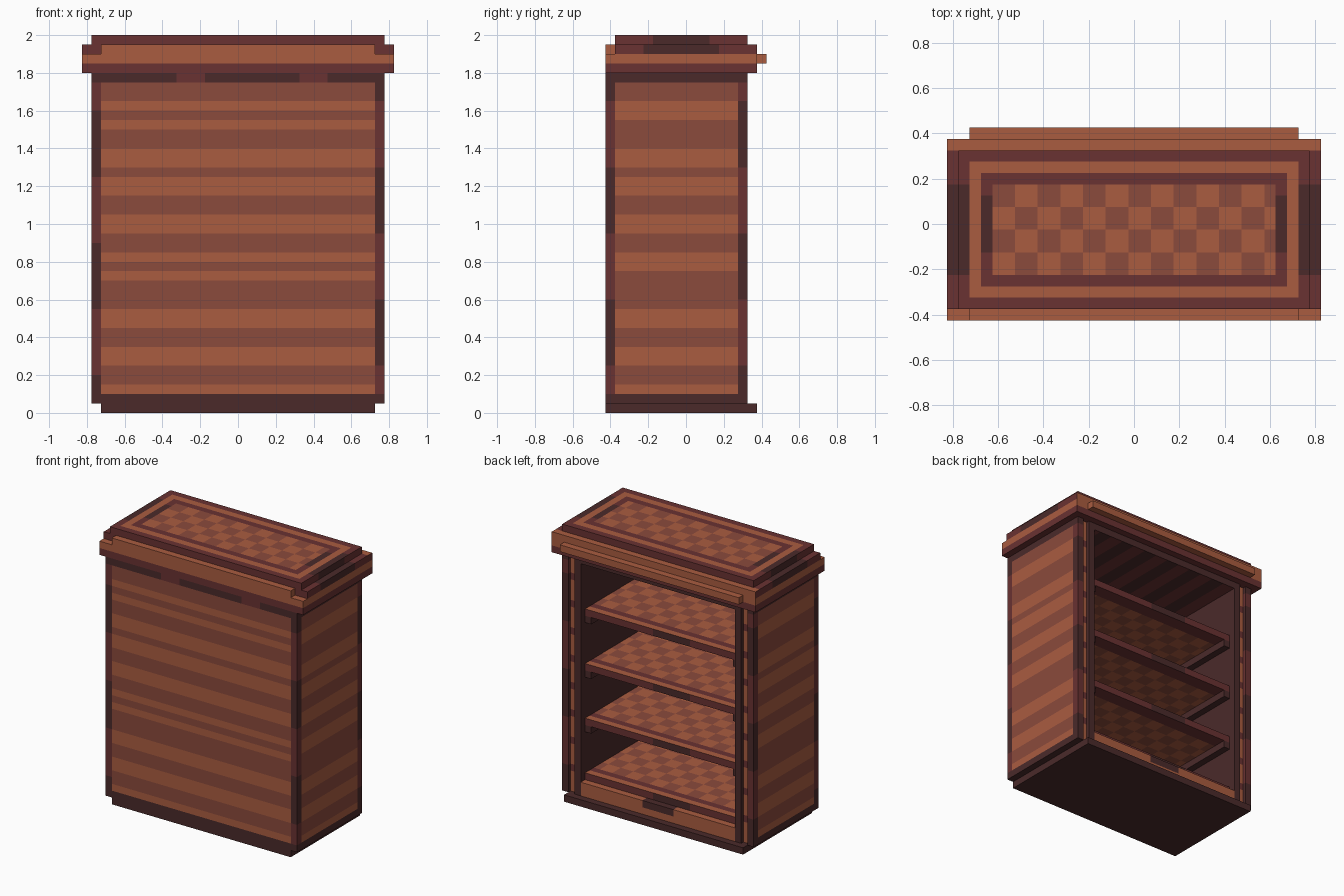
import bpy, bmesh, math
from mathutils import Vector

cube = bpy.data.objects.get("Cube")
if cube:
    bpy.data.objects.remove(cube, do_unlink=True)

LIGHT, MID, MAROON, DARK = range(4)
COLOURS = [("light_wood", (0.402, 0.107, 0.051)), ("mid_wood", (0.258, 0.069, 0.045)),
           ("maroon_wood", (0.144, 0.032, 0.032)), ("dark_wood", (0.069, 0.023, 0.023))]
MATS = []
for name, rgb in COLOURS:
    m = bpy.data.materials.new(name)
    m.use_nodes = True
    m.diffuse_color = (*rgb, 1)
    bsdf = m.node_tree.nodes["Principled BSDF"]
    bsdf.inputs["Base Color"].default_value = (*rgb, 1)
    bsdf.inputs["Roughness"].default_value = 0.9
    MATS.append(m)

CELL = 0.05


def box(name, x, y, z, rule):
    """Box cut into square cells; rule is a colour or a function of centre and normal."""
    bm = bmesh.new()
    bmesh.ops.create_cube(bm, size=1)
    lo, hi = Vector((x[0], y[0], z[0])), Vector((x[1], y[1], z[1]))
    for v in bm.verts:
        v.co = (lo + hi) / 2 + v.co * (hi - lo)
    if callable(rule):
        for axis in range(3):
            normal = Vector([float(axis == k) for k in range(3)])
            for i in range(1, math.ceil((hi[axis] - lo[axis]) / CELL - 0.01)):
                bmesh.ops.bisect_plane(bm, geom=bm.verts[:] + bm.edges[:] + bm.faces[:],
                                       plane_co=normal * (lo[axis] + i * CELL), plane_no=normal)
    bm.normal_update()
    for f in bm.faces:
        f.material_index = rule(f.calc_center_median(), f.normal) if callable(rule) else rule
    mesh = bpy.data.meshes.new(name)
    bm.to_mesh(mesh)
    bm.free()
    for m in MATS:
        mesh.materials.append(m)
    ob = bpy.data.objects.new(name, mesh)
    bpy.context.collection.objects.link(ob)
    return ob


def pair(name, x, y, z, rule):
    """The same box on both sides."""
    box("left_" + name, x, y, z, rule)
    box("right_" + name, (-x[1], -x[0]), y, z, rule)


# Colour rules
# Plank rows from the bottom up: L light, M mid
FRONT_ROWS = "LMMLLMMLLMMMLMLMMLLMMLLMLLMMLMLMM"
SIDE_ROWS = "LMMLLMMLLMMMMLLMMLLMMLLMLLMMMLLMM"


def plank(rows, z):
    i = min(max(int((z - 0.1) / CELL), 0), len(rows) - 1)
    return LIGHT if rows[i] == "L" else MID


def post(z, shift=0):
    return DARK if int((z - 0.25 + shift) // 0.35) % 2 else MAROON


def checker(p):
    i = math.floor((p.x + 0.625) / 0.1) + math.floor((p.y + 0.225) / 0.1)
    return LIGHT if i % 2 == 0 else MID


def front_rule(p, n):
    if p.z < 0.1:
        return DARK
    if p.z > 1.75:
        return MAROON if -0.325 < p.x < -0.175 or 0.325 < p.x < 0.475 else DARK
    if abs(p.x) > 0.725:
        return post(p.z, 0.05 if p.x < 0 else 0.35)
    return plank(FRONT_ROWS, p.z)


def side_rule(p, n):
    if p.z < 0.1 or p.z > 1.75:
        return DARK
    if p.y > 0.275:
        return post(p.z)
    return plank(SIDE_ROWS, p.z)


def cap_rule(p, n):
    if abs(n.z) < 0.5:
        return DARK if abs(n.x) > 0.5 and -0.175 < p.y < 0.125 else MAROON
    ax, ay = abs(p.x), abs(p.y + 0.025)
    if ax > 0.725 or ay > 0.3:
        return DARK if ax > 0.725 and ay < 0.2 else MAROON
    if ax > 0.675 or ay > 0.25:
        return LIGHT
    if ax > 0.625 or ay > 0.2:
        return DARK if ax > 0.625 and ay < 0.125 else MAROON
    return checker(p)


def shelf_rule(p, n):
    if n.y > 0.5:
        return DARK if -0.225 < p.x < 0.075 else MAROON
    if p.y > 0.225:
        return LIGHT if n.z > 0 else MAROON
    if p.y > 0.175 or abs(p.x) > 0.575 and n.z < 0:
        return MAROON
    return checker(p)


def moulding_rule(p, n):
    if p.z < 1.85:
        return MAROON
    if p.z > 1.9 and abs(n.x) > 0.5:
        return MAROON
    return LIGHT


def side_moulding_rule(p, n):
    if p.z < 1.85:
        return MAROON
    if p.z < 1.9:
        return LIGHT
    return DARK if -0.225 < p.y < 0.175 else MAROON


# Plinth and closed walls
box("plinth", (-0.725, 0.725), (-0.425, 0.375), (0, 0.05), DARK)
box("front_panel", (-0.775, 0.775), (-0.425, -0.375), (0.05, 1.8), front_rule)
pair("side_panel", (0.725, 0.775), (-0.375, 0.325), (0.05, 1.8), side_rule)

# Open side: jambs with a dashed inlay strip between them
pair("jamb", (0.625, 0.675), (-0.375, 0.325), (0.05, 1.8), DARK)
pair("inlay_strip", (0.675, 0.725), (-0.375, 0.3), (0.05, 1.8),
     lambda p, n: MAROON if int(p.z / CELL) % 4 == 0 else LIGHT)

# Floor, shelves and their side rails
box("floor_board", (-0.625, 0.625), (-0.375, 0.325), (0.05, 0.15),
    lambda p, n: DARK if -0.1 < p.x < 0.15 and p.z > 0.1 else LIGHT)
for k in range(4):
    top = 0.2 + 0.4 * k
    box("shelf_%d" % (k + 1), (-0.625, 0.625), (-0.375, 0.275), (top - 0.05, top), shelf_rule)
    if k:
        pair("shelf_rail_%d" % k, (0.575, 0.625), (-0.375, 0.275), (top - 0.1, top - 0.05), DARK)

# Ceiling and core of the crown
box("ceiling", (-0.625, 0.625), (-0.375, 0.325), (1.75, 1.8),
    lambda p, n: DARK if n.y > 0.5 or math.floor((p.x + 0.625) / 0.1) % 2 else MAROON)
box("crown_core", (-0.775, 0.775), (-0.375, 0.325), (1.8, 1.95), MAROON)

# Crown mouldings
box("front_lower_moulding", (-0.825, 0.825), (-0.425, -0.375), (1.8, 1.9), moulding_rule)
box("front_upper_moulding", (-0.725, 0.725), (-0.425, -0.375), (1.9, 1.95), LIGHT)
pair("side_moulding", (0.775, 0.825), (-0.375, 0.325), (1.8, 1.95), side_moulding_rule)
box("back_moulding", (-0.825, 0.825), (0.325, 0.375), (1.8, 1.95), moulding_rule)
box("back_bar", (-0.725, 0.725), (0.375, 0.425), (1.85, 1.9), LIGHT)

# Inlaid top
box("top_cap", (-0.775, 0.775), (-0.375, 0.325), (1.95, 2.0), cap_rule)
